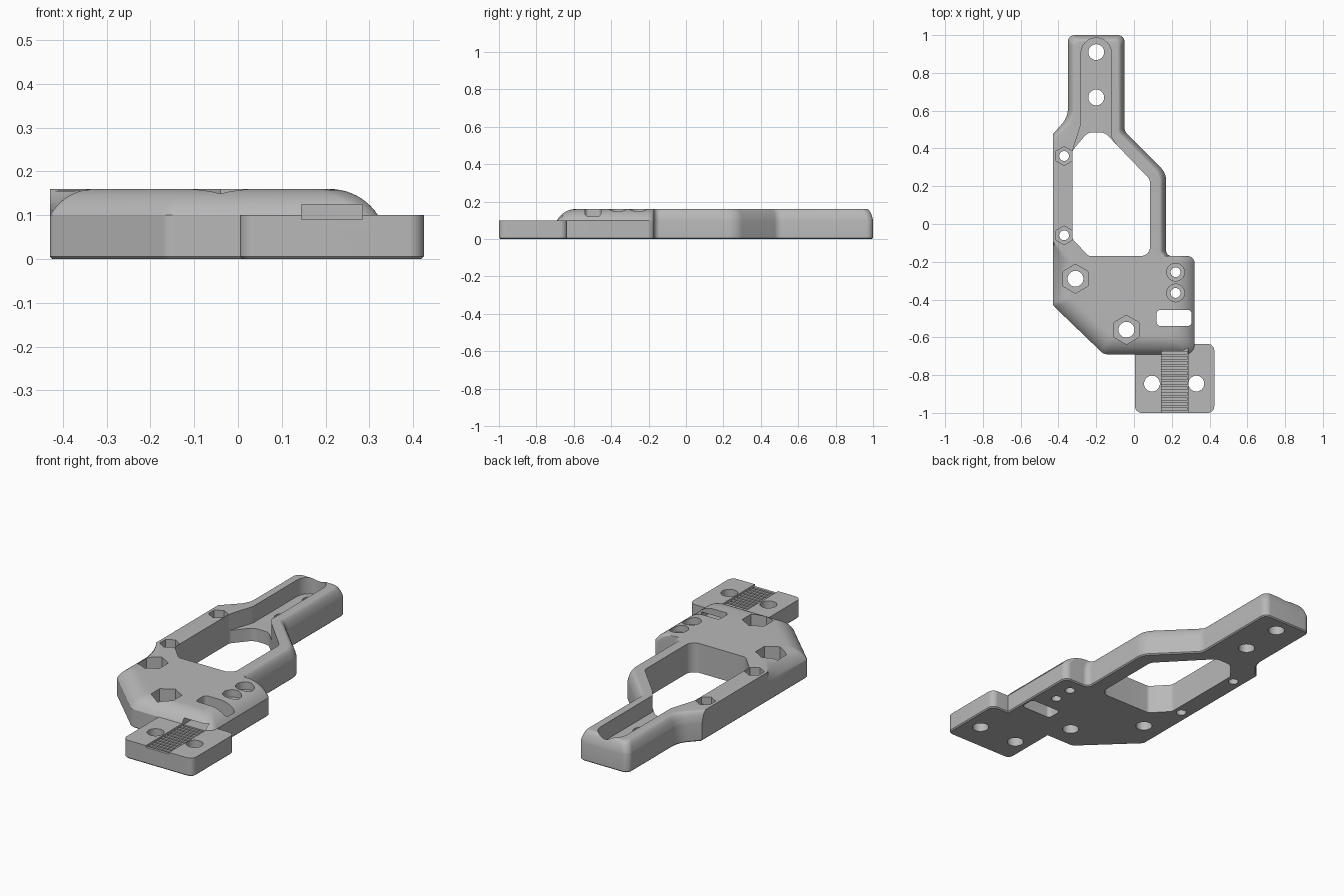
import bpy
import bmesh
import math
from mathutils import Vector

cube = bpy.data.objects.get("Cube")
if cube:
    bpy.data.objects.remove(cube, do_unlink=True)

# One grey plastic for the whole bracket
grey = bpy.data.materials.new("grey_plastic")
grey.use_nodes = True
colour = (0.48, 0.48, 0.48, 1)
grey.diffuse_color = colour
grey.node_tree.nodes["Principled BSDF"].inputs["Base Color"].default_value = colour


def rounded(corners, steps=8):
    """Outline from (x, y, radius) corners, with a true arc at each rounded one."""
    out = []
    for i, (x, y, r) in enumerate(corners):
        p = Vector((x, y))
        if r == 0:
            out.append(p)
            continue
        a = (Vector(corners[i - 1][:2]) - p).normalized()
        b = (Vector(corners[(i + 1) % len(corners)][:2]) - p).normalized()
        half = a.angle(b) / 2
        centre = p + (a + b).normalized() * r / math.sin(half)
        reach = r / math.tan(half)
        start, end = p + a * reach - centre, p + b * reach - centre
        for k in range(steps + 1):
            out.append(centre + start.lerp(end, k / steps).normalized() * r)
    return out


def inset(points, amount):
    """Move a counter-clockwise outline inwards."""
    out = []
    for i, p in enumerate(points):
        d = (points[(i + 1) % len(points)] - points[i - 1]).normalized()
        out.append(p + Vector((-d.y, d.x)) * amount)
    return out


def loft(name, rings):
    """Solid through a stack of (outline, z) rings."""
    bm = bmesh.new()
    stack = [[bm.verts.new((p.x, p.y, z)) for p in pts] for pts, z in rings]
    n = len(stack[0])
    for low, high in zip(stack, stack[1:]):
        for i in range(n):
            j = (i + 1) % n
            bm.faces.new((low[i], low[j], high[j], high[i]))
    bm.faces.new(stack[0][::-1])
    bm.faces.new(stack[-1])
    bmesh.ops.recalc_face_normals(bm, faces=bm.faces)
    mesh = bpy.data.meshes.new(name)
    bm.to_mesh(mesh)
    bm.free()
    mesh.materials.append(grey)
    obj = bpy.data.objects.new(name, mesh)
    bpy.context.collection.objects.link(obj)
    return obj


def prism(name, points, z0, z1):
    return loft(name, [(points, z0), (points, z1)])


def box(x0, x1, y0, y1, r=0):
    return rounded([(x0, y0, r), (x1, y0, r), (x1, y1, r), (x0, y1, r)])


def ngon(x, y, r, sides):
    """Regular outline with a point towards +y."""
    turn = [math.pi / 2 + math.tau * k / sides for k in range(sides)]
    return [Vector((x + r * math.cos(a), y + r * math.sin(a))) for a in turn]


def combine(target, other, operation="DIFFERENCE"):
    mod = target.modifiers.new("combine", "BOOLEAN")
    mod.operation = operation
    mod.solver = "EXACT"
    mod.object = other
    bpy.context.view_layer.objects.active = target
    bpy.ops.object.modifier_apply(modifier=mod.name)
    bpy.data.objects.remove(other, do_unlink=True)


HEIGHT, SHOULDER, LIP = 0.16, 0.1, 0.006

# Body: each corner is (base x, base y, top x, top y, radius)
plan = [
    (-0.16, -0.69, -0.12, -0.59, 0.05), (0.32, -0.69, 0.21, -0.59, 0.05),
    (0.32, -0.17, 0.21, -0.17, 0.035), (0.17, -0.17, 0.135, -0.17, 0.03),
    (0.17, 0.27, 0.135, 0.255, 0.1), (-0.05, 0.49, -0.085, 0.475, 0.05),
    (-0.05, 1.0, -0.085, 0.965, 0.035), (-0.35, 1.0, -0.315, 0.965, 0.035),
    (-0.35, 0.565, -0.315, 0.555, 0.12), (-0.43, 0.475, -0.43, 0.44, 0),
    (-0.43, -0.09, -0.43, -0.09, 0), (-0.43, -0.2, -0.33, -0.2, 0),
    (-0.43, -0.43, -0.33, -0.39, 0.03),
]


def plan_at(w):
    return rounded([(a + (c - a) * w, b + (d - b) * w, r) for a, b, c, d, r in plan])


base = plan_at(0)
rings = [(inset(base, LIP), 0), (base, LIP), (base, SHOULDER)]
LEVELS, CROWN = 10, 0.13
sweep = math.acos(1 - (HEIGHT - SHOULDER) / CROWN)
for k in range(1, LEVELS + 1):
    angle = sweep * (1 - k / LEVELS)
    z = HEIGHT - CROWN * (1 - math.cos(angle))
    rings.append((plan_at(1 - math.sin(angle) / math.sin(sweep)), z))
body = loft("bracket_body", rings)

# Low mounting tab at the front
tab_plan = box(0.005, 0.425, -1, -0.635, 0.035)
tab = loft("mounting_tab", [(inset(tab_plan, LIP), 0), (tab_plan, LIP), (tab_plan, SHOULDER)])
combine(body, tab, "UNION")

# Large window through the middle
window = rounded([
    (-0.24, -0.17, 0.03), (0.085, -0.17, 0.05), (0.085, 0.235, 0.05),
    (-0.155, 0.485, 0.06), (-0.245, 0.485, 0.06), (-0.325, 0.39, 0.03),
    (-0.325, -0.08, 0.03),
])
combine(body, prism("window_cutter", window, -1, 1))

# Channel along the arm, flaring into the window
channel = rounded([
    (-0.08, 0.4, 0), (-0.12, 0.46, 0), (-0.12, 0.985, 0.079),
    (-0.28, 0.985, 0.079), (-0.28, 0.53, 0.05), (-0.325, 0.39, 0),
])
combine(body, prism("channel_cutter", channel, 0.07, 1))

# Screw holes: (x, y, hole radius, pocket radius, pocket sides, pocket floor)
screws = [
    (-0.2, 0.91, 0.042, 0, 0, 0), (-0.2, 0.67, 0.042, 0, 0, 0),
    (0.095, -0.845, 0.042, 0, 0, 0), (0.33, -0.845, 0.042, 0, 0, 0),
    (-0.37, 0.36, 0.026, 0.05, 6, 0.12), (-0.37, -0.06, 0.026, 0.05, 6, 0.12),
    (-0.31, -0.29, 0.042, 0.077, 6, 0.08), (-0.04, -0.56, 0.042, 0.077, 6, 0.08),
    (0.22, -0.255, 0.026, 0.047, 32, 0.12), (0.22, -0.365, 0.026, 0.047, 32, 0.12),
]
for x, y, hole, pocket, sides, floor in screws:
    combine(body, prism("hole_cutter", ngon(x, y, hole, 32), -1, 1))
    if sides:
        combine(body, prism("pocket_cutter", ngon(x, y, pocket, sides), floor, 1))

# Belt slot, the tunnel leading to it, and the toothed bed on the tab
combine(body, prism("slot_cutter", box(0.12, 0.305, -0.54, -0.455, 0.02), -1, 1))
combine(body, prism("tunnel_cutter", box(0.145, 0.285, -1.1, -0.5), 0.09, 0.125))
for k in range(12):
    y = -0.985 + k * 0.027
    combine(body, prism("tooth_cutter", box(0.146, 0.284, y, y + 0.013), 0.075, 0.11))

# Smooth the arcs, keep the machined edges crisp
bpy.ops.object.select_all(action="DESELECT")
body.select_set(True)
bpy.context.view_layer.objects.active = body
bpy.ops.object.shade_smooth_by_angle(angle=math.radians(25))
